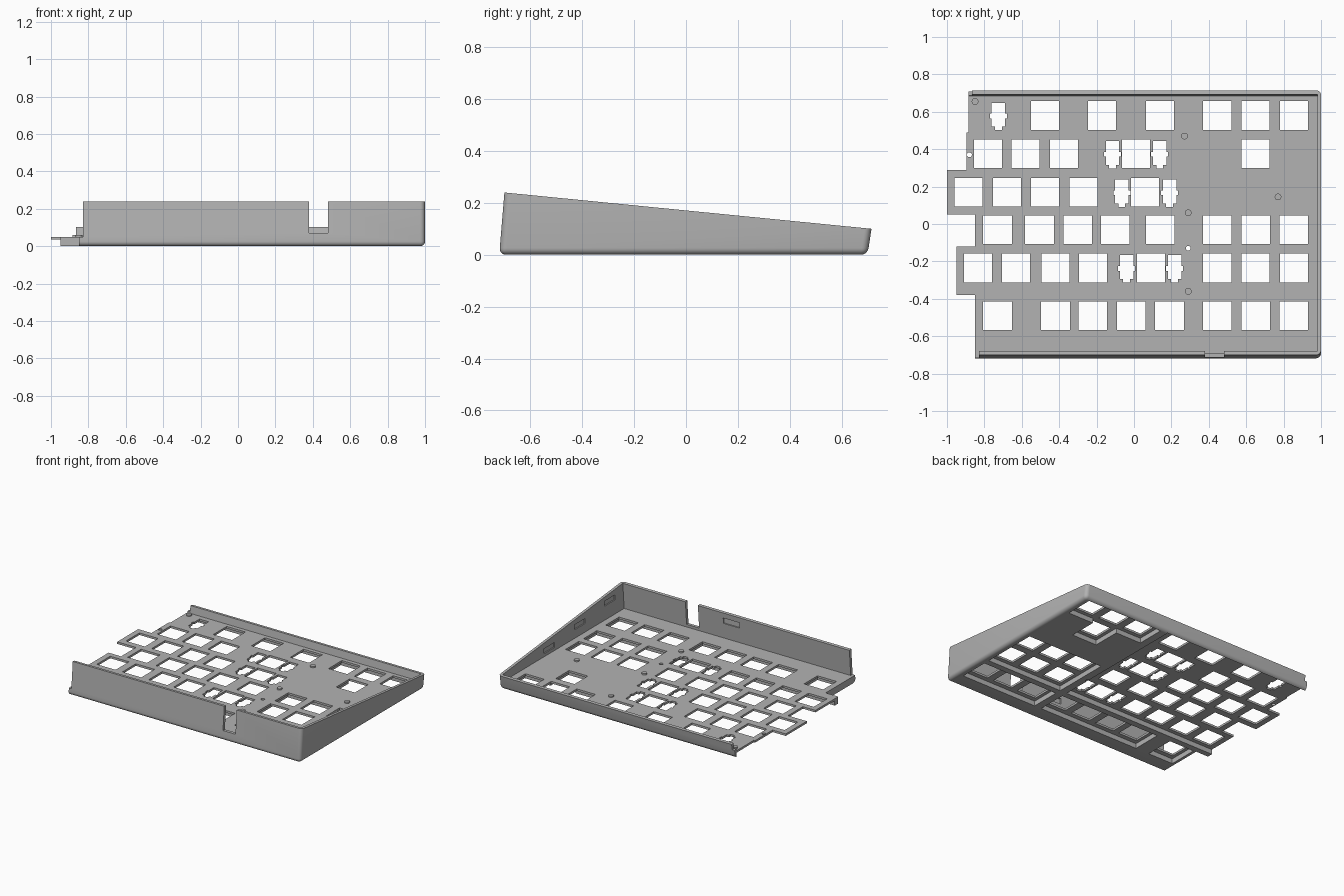
import bpy, bmesh, math
from mathutils import Vector

cube = bpy.data.objects.get("Cube")
if cube:
    bpy.data.objects.remove(cube, do_unlink=True)

grey = bpy.data.materials.new("mid_grey")
grey.use_nodes = True
grey.diffuse_color = (0.45, 0.45, 0.45, 1)
grey.node_tree.nodes["Principled BSDF"].inputs["Base Color"].default_value = (0.45, 0.45, 0.45, 1)


def add_prism(bm, points, low, high, axis="z"):
    """Extrude a 2D outline along z (points are x, y) or along x (points are y, z)."""
    place = (lambda p: (p[0], p[1], low)) if axis == "z" else (lambda p: (low, p[0], p[1]))
    face = bm.faces.new([bm.verts.new(place(p)) for p in points])
    out = bmesh.ops.extrude_face_region(bm, geom=[face])
    move = Vector((0, 0, high - low)) if axis == "z" else Vector((high - low, 0, 0))
    bmesh.ops.translate(bm, vec=move, verts=[v for v in out["geom"] if isinstance(v, bmesh.types.BMVert)])


def add_box(bm, x0, x1, y0, y1, z0, z1):
    add_prism(bm, [(x0, y0), (x1, y0), (x1, y1), (x0, y1)], z0, z1)


def circle(x, y, r, n=20):
    return [(x + r * math.cos(i * math.tau / n), y + r * math.sin(i * math.tau / n)) for i in range(n)]


def finish(name, bm):
    bmesh.ops.recalc_face_normals(bm, faces=bm.faces[:])
    mesh = bpy.data.meshes.new(name)
    bm.to_mesh(mesh)
    bm.free()
    mesh.materials.append(grey)
    ob = bpy.data.objects.new(name, mesh)
    bpy.context.collection.objects.link(ob)
    return ob


def activate(ob):
    bpy.ops.object.select_all(action="DESELECT")
    ob.select_set(True)
    bpy.context.view_layer.objects.active = ob


def carve(ob, bm, name):
    cutter = finish(name, bm)
    cutter.hide_render = True
    mod = ob.modifiers.new(name, "BOOLEAN")
    mod.operation = "DIFFERENCE"
    mod.solver = "EXACT"
    mod.object = cutter
    activate(ob)
    bpy.ops.object.modifier_apply(modifier=mod.name)
    bpy.data.objects.remove(cutter, do_unlink=True)


# Wedge-shaped shell with rounded bottom and right corners
bm = bmesh.new()
add_prism(bm, [(-0.72, 0), (0.70, 0), (0.715, 0.10), (-0.70, 0.24)], -1.1, 1.0, "x")
rounded = []
for e in bm.edges:
    a, b = (v.co for v in e.verts)
    bottom = a.z < 0.01 and b.z < 0.01
    right = a.x > 0.9 and b.x > 0.9
    left = a.x < -1 and b.x < -1
    upright = abs(a.y - b.y) < 0.1
    if (bottom and not left) or (right and upright):
        rounded.append(e)
bmesh.ops.bevel(bm, geom=rounded, offset=0.026, segments=5, profile=0.5, affect="EDGES")
case = finish("keyboard_case", bm)

# Open inside above the floor
bm = bmesh.new()
add_prism(bm, [(-0.694, 0.05), (0.685, 0.05), (0.738, 0.4), (-0.665, 0.4)], -1.3, 0.98, "x")
carve(case, bm, "inside_cutter")

# Stepped left edge of the floor
bm = bmesh.new()
left_edge = [(-0.885, 0.9), (-0.885, 0.49), (-0.895, 0.49), (-0.895, 0.29), (-1.0, 0.29), (-1.0, 0.05),
             (-0.85, 0.05), (-0.85, -0.12), (-0.95, -0.12), (-0.95, -0.38), (-0.85, -0.38), (-0.85, -0.9)]
add_prism(bm, left_edge + [(-1.4, -0.9), (-1.4, 0.9)], -0.2, 0.5)
carve(case, bm, "left_edge_cutter")

# Wall ends, cable notch and shallow clip pockets inside the walls
bm = bmesh.new()
add_box(bm, -1.2, -0.865, 0.6, 0.9, 0.06, 0.5)
add_box(bm, -1.2, -0.83, -0.9, -0.6, 0.05, 0.5)
add_box(bm, 0.38, 0.48, -0.9, -0.6, 0.07, 0.5)
add_box(bm, 0.05, 0.18, -0.693, -0.65, 0.16, 0.20)
for y, z in [(-0.53, 0.17), (-0.19, 0.13), (0.16, 0.09)]:
    add_box(bm, 0.95, 0.988, y - 0.06, y + 0.06, z - 0.018, z + 0.018)
carve(case, bm, "wall_cutter")

# Sunken key wells on the underside
bm = bmesh.new()
wells = [(-1.2, 0.29, -0.34, 0.685), (-0.83, -0.63, -0.60, -0.385),
         (-0.52, 0.29, -0.60, -0.385), (0.345, 0.955, -0.60, -0.385), (0.345, 0.955, -0.34, 0.075)]
for x0, x1, y0, y1 in wells:
    add_box(bm, x0, x1, y0, y1, -0.1, 0.035)
add_prism(bm, [(0.55, 0.27), (0.75, 0.27), (0.75, 0.475), (0.955, 0.475),
               (0.955, 0.68), (0.345, 0.68), (0.345, 0.475), (0.55, 0.475)], -0.1, 0.035)
carve(case, bm, "well_cutter")

# Square switch holes by row, with keyed stabiliser slots beside wide keys
side = [0.445, 0.65, 0.855]
rows = [
    (0.58, [-0.475, -0.17, 0.14] + side, [-0.725]),
    (0.375, [-0.78, -0.58, -0.375, 0.01, 0.65], [-0.115, 0.137]),
    (0.17, [-0.885, -0.68, -0.475, -0.27, 0.06], [-0.065, 0.19]),
    (-0.03, [-0.73, -0.505, -0.30, -0.10, 0.14] + side, []),
    (-0.235, [-0.835, -0.63, -0.42, -0.22, 0.09] + side, [-0.04, 0.217]),
    (-0.49, [-0.73, -0.42, -0.22, -0.015, 0.19] + side, []),
]
half_slot = [(0.036, 0.068), (0.036, 0.01), (0.045, 0.01), (0.045, -0.015),
             (0.036, -0.015), (0.036, -0.06), (0.018, -0.06), (0.018, -0.078)]
slot = half_slot + [(-x, y) for x, y in reversed(half_slot)]
bm = bmesh.new()
h = 0.0765
for y, switches, stabilisers in rows:
    for x in switches:
        # leave a thin web where a slot sits close to the switch hole
        w = 0.075 if stabilisers else h
        add_box(bm, x - w, x + w, y - h, y + h, -0.1, 0.1)
    for x in stabilisers:
        add_prism(bm, [(x + a, y + b) for a, b in slot], -0.1, 0.1)
for x, y in [(0.29, -0.13), (-0.88, 0.37)]:
    add_prism(bm, circle(x, y, 0.013), -0.1, 0.1)
carve(case, bm, "switch_hole_cutter")

# Low round bosses on the floor
bm = bmesh.new()
for x, y in [(0.27, 0.47), (0.77, 0.145), (0.29, 0.06), (-0.85, 0.655), (0.29, -0.36)]:
    add_prism(bm, circle(x, y, 0.018), 0.045, 0.06)
bosses = finish("floor_bosses", bm)

for ob in (case, bosses):
    activate(ob)
    bpy.ops.object.shade_smooth_by_angle(angle=math.radians(30))
